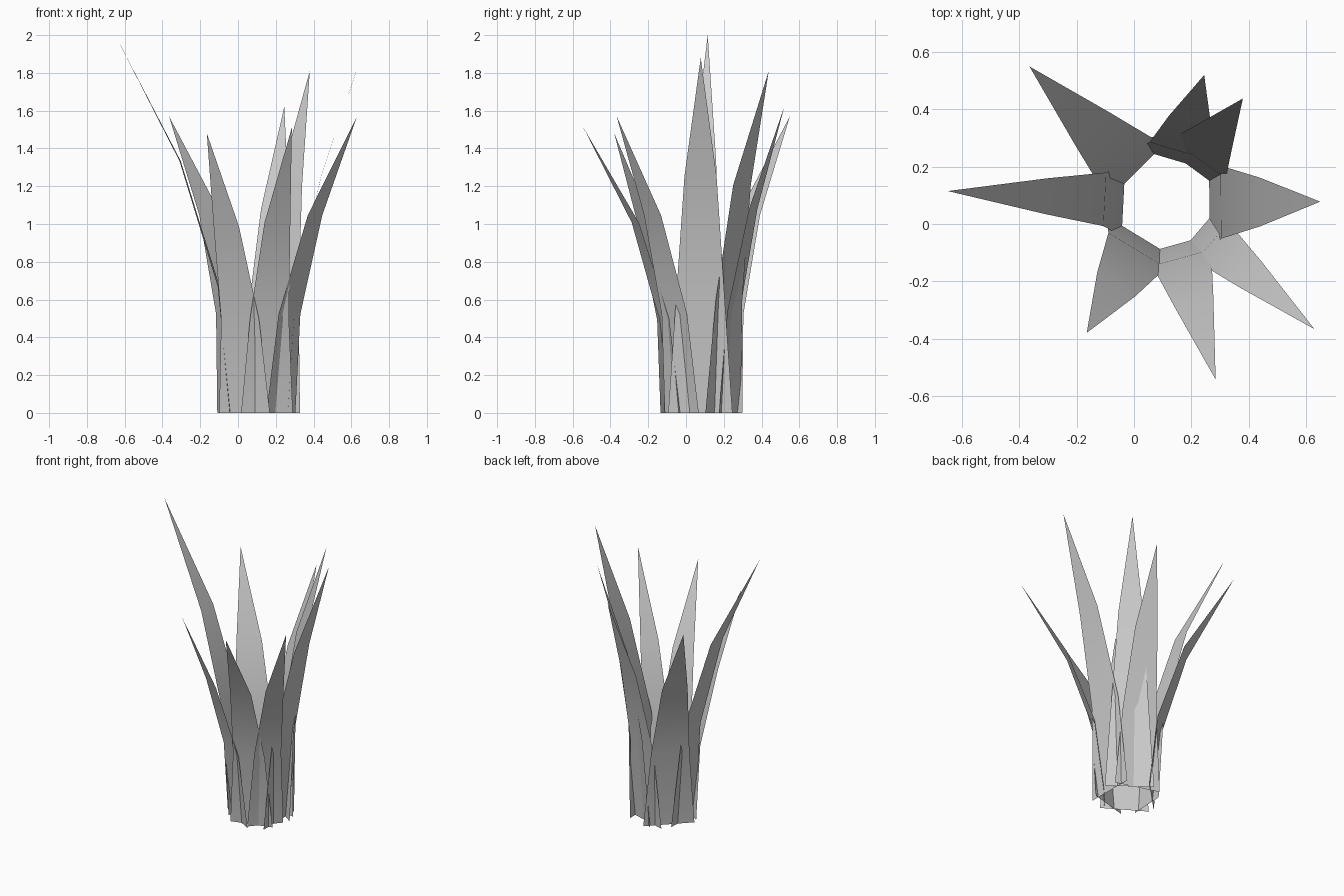
import bpy, bmesh, math
from mathutils import Vector

if "Cube" in bpy.data.objects:
    bpy.data.objects.remove(bpy.data.objects["Cube"])

mat = bpy.data.materials.new("plain grey")
mat.diffuse_color = (0.6, 0.6, 0.6, 1)
mat.use_nodes = True
mat.node_tree.nodes["Principled BSDF"].inputs["Base Color"].default_value = mat.diffuse_color

CENTRE = Vector((0.113, 0.075, 0))   # middle of the tuft
BASE_R = 0.15                        # ring radius at the ground


def blade(name, tip, half_width, r_low, r_mid):
    """Flat tapering strip: three cross edges, then a pointed tip."""
    tip = Vector(tip)
    out = Vector((tip.x, tip.y, 0)) - CENTRE
    out.normalize()
    side = Vector((-out.y, out.x, 0))
    bm = bmesh.new()
    rows = []
    for i, r in enumerate((BASE_R, r_low, r_mid)):
        c = CENTRE + out * r + Vector((0, 0, tip.z * i / 3))
        w = half_width * (1 - i / 4)
        rows.append((bm.verts.new(c - side * w), bm.verts.new(c + side * w)))
    for (a, b), (c, d) in zip(rows, rows[1:]):
        bm.faces.new((a, b, d, c))
    bm.faces.new((*rows[-1], bm.verts.new(tip)))
    for f in bm.faces:
        f.smooth = True
    me = bpy.data.meshes.new(name)
    bm.to_mesh(me)
    bm.free()
    me.materials.append(mat)
    bpy.context.collection.objects.link(bpy.data.objects.new(name, me))


# ring of eight leaves: tip, half width at the ground, radii of the two bends
blade("left_leaf", (-0.65, 0.115, 2.0), 0.125, 0.215, 0.42)
blade("back_left_leaf", (-0.365, 0.55, 1.57), 0.165, 0.20, 0.366)
blade("back_leaf", (0.245, 0.52, 1.62), 0.155, 0.185, 0.293)
blade("back_right_leaf", (0.38, 0.438, 1.81), 0.157, 0.19, 0.275)
blade("right_leaf", (0.65, 0.078, 1.88), 0.17, 0.19, 0.327)
blade("front_right_leaf", (0.63, -0.367, 1.57), 0.118, 0.21, 0.388)
blade("front_leaf", (0.285, -0.543, 1.51), 0.142, 0.20, 0.356)
blade("front_left_leaf", (-0.165, -0.38, 1.48), 0.157, 0.195, 0.335)
